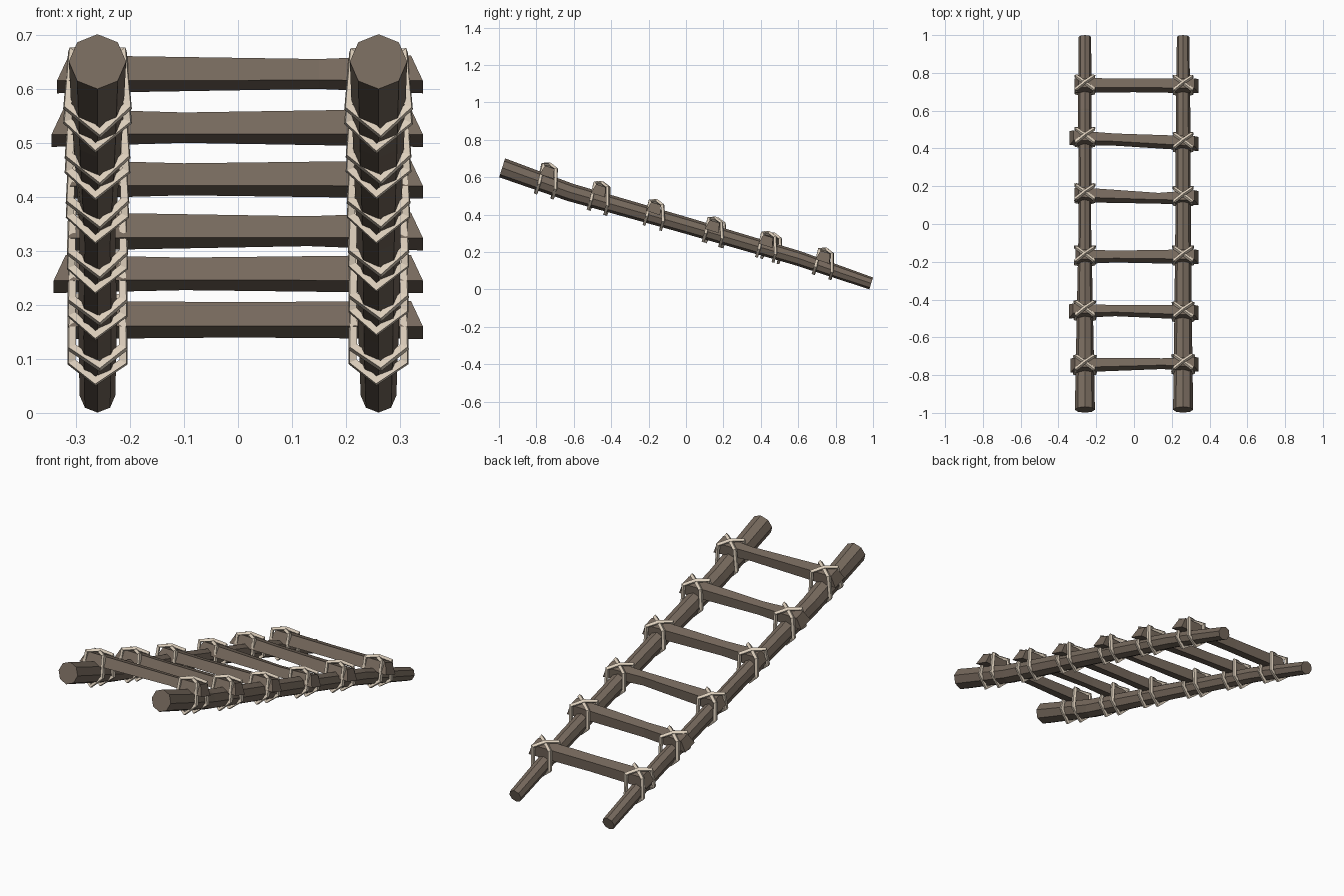
import bpy, bmesh, math
from mathutils import Vector

if "Cube" in bpy.data.objects:
    bpy.data.objects.remove(bpy.data.objects["Cube"])

TILT = math.atan(0.313)
ALONG = Vector((0, math.cos(TILT), -math.sin(TILT)))   # down the rail
UP = Vector((0, math.sin(TILT), math.cos(TILT)))       # away from the rail top
ACROSS = Vector((1, 0, 0))


def material(name, rgb):
    m = bpy.data.materials.new(name)
    m.diffuse_color = (*rgb, 1)
    m.use_nodes = True
    m.node_tree.nodes["Principled BSDF"].inputs["Base Color"].default_value = m.diffuse_color
    return m


WOOD = material("weathered wood", (0.18, 0.14, 0.108))
ROPE = material("pale rope", (0.72, 0.62, 0.50))


def loft(name, rings, mat):
    """Closed flat-faced solid through rings of equal point count."""
    bm = bmesh.new()
    vr = [[bm.verts.new(p) for p in ring] for ring in rings]
    n = len(vr[0])
    for a, b in zip(vr, vr[1:]):
        for i in range(n):
            bm.faces.new((a[i], a[(i + 1) % n], b[(i + 1) % n], b[i]))
    bm.faces.new(vr[0])
    bm.faces.new(vr[-1])
    bmesh.ops.recalc_face_normals(bm, faces=bm.faces)
    me = bpy.data.meshes.new(name)
    bm.to_mesh(me)
    bm.free()
    me.materials.append(mat)
    ob = bpy.data.objects.new(name, me)
    bpy.context.collection.objects.link(ob)
    return ob


# Rail centre line: y, z, vertical radius, side radius left, side radius right
RAIL = [(-0.983, 0.650, 0.053, 0.053, 0.053),
        (-0.62, 0.519, 0.048, 0.046, 0.048),
        (0.0, 0.342, 0.044, 0.033, 0.041),
        (0.60, 0.166, 0.040, 0.036, 0.038),
        (0.99, 0.032, 0.033, 0.033, 0.033)]


def rail_at(y):
    for a, b in zip(RAIL, RAIL[1:]):
        if y <= b[0]:
            t = (y - a[0]) / (b[0] - a[0])
            return a[1] + t * (b[1] - a[1]), a[2] + t * (b[2] - a[2])
    return RAIL[-1][1:3]


# Octagonal tapering rails
for k, (name, x) in enumerate((("left_rail", -0.26), ("right_rail", 0.26))):
    rings = []
    for s in RAIL:
        c = Vector((x, s[0], s[1]))
        rings.append([c + ACROSS * s[3 + k] * math.cos(i * math.pi / 4)
                      + UP * s[2] * math.sin(i * math.pi / 4) for i in range(8)])
    loft(name, rings, WOOD)

# Rungs: y left, y right, left end x, waist x, waist size, waist y shift, lift
RUNGS = [(-0.742, -0.738, -0.335, 0.15, 0.70, 0.003, 0.003),
         (-0.453, -0.460, -0.345, -0.10, 0.72, 0.003, -0.004),
         (-0.162, -0.162, -0.311, -0.10, 0.78, 0.0, -0.014),
         (0.167, 0.153, -0.315, 0.13, 0.70, -0.010, -0.015),
         (0.465, 0.438, -0.341, -0.10, 0.80, 0.0, -0.006),
         (0.742, 0.740, -0.315, 0.00, 0.90, 0.0, 0.005)]
HEIGHT = 0.053
SHIFT = Vector((0, -0.02, 0))   # keeps the rungs above their joints


def lashing(name, x, y, lift):
    """One closed rope: crossed over the rung, two bands under the rail."""
    z, r = rail_at(y)
    c = Vector((x, y, z))
    top = r - 0.01 + HEIGHT + 0.006 + lift
    side = max(r + 0.006, 0.048)
    pts = []
    for s in (1, -1):
        pts += [(0, 0, top + (0.009 if s > 0 else 0.002), 1),
                (0.047, 0.036 * s, top - 0.003, 1),
                (side, 0.046 * s, -0.010, 0),
                (-0.004 * s, 0.046 * s, -r * 1.2 - 0.002, 0),
                (-side, 0.046 * s, -0.010, 0),
                (-0.047, 0.036 * s, top - 0.003, 1)]
    cu = bpy.data.curves.new(name, 'CURVE')
    cu.dimensions = '3D'
    cu.bevel_depth = 0.0105
    cu.bevel_resolution = 0
    sp = cu.splines.new('POLY')
    sp.points.add(len(pts) - 1)
    for p, (u, v, n, t) in zip(sp.points, pts):
        p.co = (*(c + ACROSS * u + ALONG * v + UP * n + SHIFT * t), 1)
    sp.use_cyclic_u = True
    sp.use_smooth = False
    cu.materials.append(ROPE)
    ob = bpy.data.objects.new(name, cu)
    bpy.context.collection.objects.link(ob)
    bpy.ops.object.select_all(action='DESELECT')
    ob.select_set(True)
    bpy.context.view_layer.objects.active = ob
    bpy.ops.object.convert(target='MESH')


for i, (yl, yr, xl, xw, k, dy, lift) in enumerate(RUNGS, 1):
    z0, r = rail_at((yl + yr) / 2)
    rings = []
    # tapered box section, ends slanting inwards at the top
    for x, s, slant, d in ((xl, 1, 0.022, 0), (xw, k, 0, dy), (0.342, 1, -0.022, 0)):
        y = yl + (yr - yl) * (x + 0.3) / 0.6 + d
        c = Vector((x, y, z0)) + SHIFT + UP * (r - 0.01 + HEIGHT / 2 + lift)
        h = HEIGHT / 2 * (0.4 + s * 0.6)
        rings.append([c + ACROSS * (slant if n > 0 else 0) + ALONG * v * s + UP * n
                      for v, n in ((-0.039, -h), (0.039, -h), (0.027, h), (-0.027, h))])
    loft(f"rung_{i}", rings, WOOD)
    # Rope lashings at both rails
    lashing(f"left_lashing_{i}", -0.26, yl, lift)
    lashing(f"right_lashing_{i}", 0.26, yr, lift)
